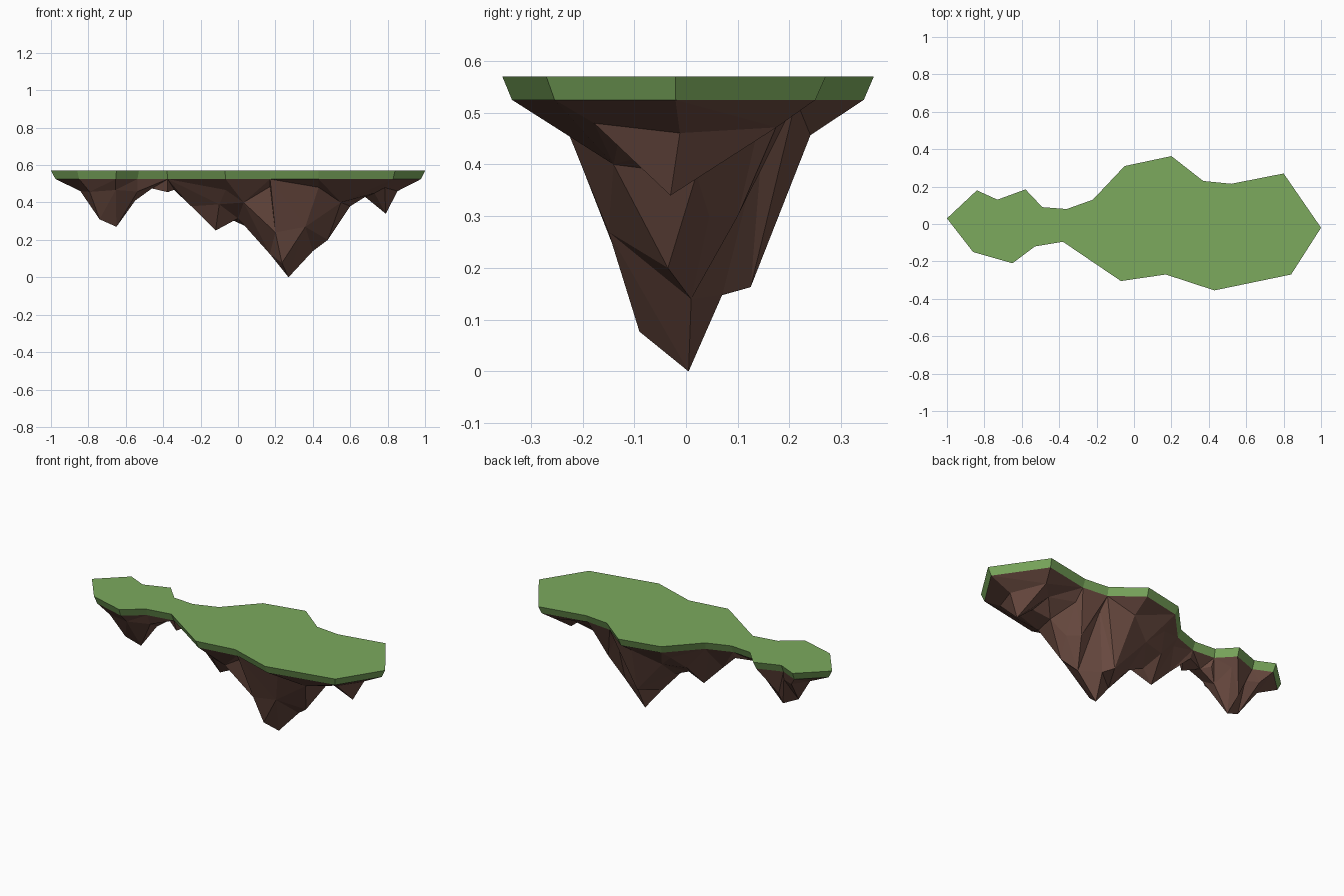
import bpy, bmesh, random
from mathutils import Vector
from mathutils.geometry import delaunay_2d_cdt

if "Cube" in bpy.data.objects:
    bpy.data.objects.remove(bpy.data.objects["Cube"])

random.seed(4)
TOP, BASE = 0.57, 0.525

# Island outline, counter-clockwise from the left tip
outline = [Vector(p) for p in [
    (-1, .03), (-.86, -.15), (-.65, -.21), (-.53, -.12), (-.38, -.095), (-.07, -.305),
    (.17, -.27), (.43, -.355), (.84, -.27), (1, -.02), (.8, .27), (.52, .215),
    (.37, .23), (.2, .363), (-.05, .31), (-.22, .13), (-.36, .08), (-.49, .09),
    (-.58, .185), (-.73, .13), (-.84, .18)]]


def offset(pts, d):
    """Mitred inward offset of a counter-clockwise polygon."""
    out = []
    for i, p in enumerate(pts):
        a = (p - pts[i - 1]).normalized()
        b = (pts[(i + 1) % len(pts)] - p).normalized()
        na, nb = Vector((-a.y, a.x)), Vector((-b.y, b.x))
        m = (na + nb).normalized()
        out.append(p + m * d / max(m.dot(na), .5))
    return out


def make(name, verts, faces, color):
    mesh = bpy.data.meshes.new(name)
    mesh.from_pydata(verts, [], faces)
    mat = bpy.data.materials.new(name + "_color")
    mat.diffuse_color = color
    mat.use_nodes = True
    mat.node_tree.nodes["Principled BSDF"].inputs["Base Color"].default_value = mat.diffuse_color
    mesh.materials.append(mat)
    obj = bpy.data.objects.new(name, mesh)
    bpy.context.collection.objects.link(obj)
    return obj


# Grass slab: slightly tapered prism
n = len(outline)
rim = offset(outline, .018)
verts = [(p.x, p.y, TOP) for p in outline] + [(p.x, p.y, BASE) for p in rim]
faces = [tuple(range(n)), tuple(range(2 * n - 1, n - 1, -1))]
faces += [(i, i + n, (i + 1) % n + n, (i + 1) % n) for i in range(n)]
make("grass_top", verts, faces, (.2, .4, .11, 1))

# Rock shoulder: rim pulled towards the island's long axis
rock = [Vector((p.x, p.y, BASE)) for p in rim]
for p in rim:
    axis = Vector((max(-.66, min(.68, p.x)), 0))
    q = p.lerp(axis, .3 if abs(p.x) < .9 else .42)
    rock.append(Vector((q.x, q.y, .468 + random.uniform(-.015, .02))))

# Hanging peaks and ridges of the underside
rock += [Vector(p) for p in [
    (-.65, .0, .27), (-.74, -.02, .31), (-.67, .07, .36), (-.55, .01, .41),
    (-.46, 0, .475), (-.34, 0, .468), (-.25, .0, .38),
    (-.12, .0, .25), (-.1, -.11, .39), (-.09, .12, .38), (-.04, .03, .31),
    (.0, -.03, .315), (.03, -.17, .40), (.05, .16, .38), (.06, .02, .265),
    (.27, .005, 0), (.235, -.09, .077), (.23, -.035, .06), (.28, .07, .148),
    (.24, .125, .163), (.17, -.01, .125), (.2, -.14, .24), (.36, -.15, .27),
    (.4, .01, .14), (.48, -.035, .2), (.45, .1, .30), (.51, .045, .30),
    (.55, -.14, .40), (.6, .02, .38), (.68, -.03, .43), (.68, .1, .45),
    (.79, -.03, .34), (.73, -.13, .45)]]

# Triangulate the underside as flat facets facing down
_, _, tris, orig, _, _ = (r := delaunay_2d_cdt(
    [p.xy for p in rock], [], [tuple(range(n))], 1, 1e-5))
verts = [(v.x, v.y, rock[o[0]].z if o else BASE) for v, o in zip(r[0], orig)]
obj = make("rock_underside", verts, [tuple(f) for f in tris], (.15, .072, .054, 1))
bm = bmesh.new()
bm.from_mesh(obj.data)
bm.normal_update()
bmesh.ops.reverse_faces(bm, faces=[f for f in bm.faces if f.normal.z > 0])
bm.to_mesh(obj.data)
bm.free()
